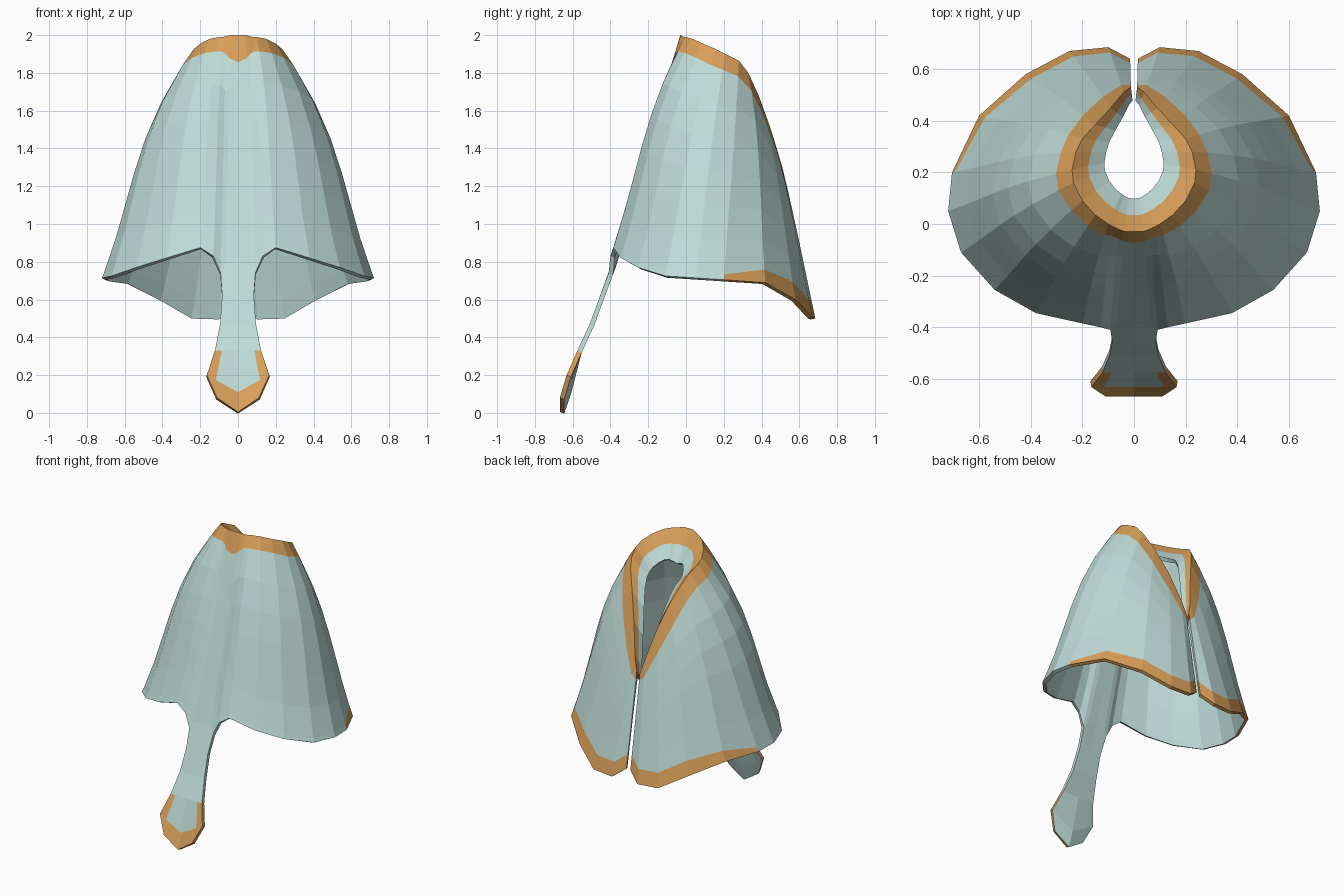
import bpy, bmesh, math
from mathutils import Vector

cube = bpy.data.objects.get("Cube")
if cube:
    bpy.data.objects.remove(cube, do_unlink=True)


def flat_material(name, colour):
    material = bpy.data.materials.new(name)
    material.use_nodes = True
    material.diffuse_color = colour
    material.node_tree.nodes["Principled BSDF"].inputs["Base Color"].default_value = colour
    return material


ORANGE, PALE = 0, 1
trim_material = flat_material("orange trim", (0.70, 0.35, 0.10, 1))
cloth_material = flat_material("pale teal cloth", (0.52, 0.72, 0.69, 1))

# Neckline of the left half, from the front centre round to the back slit
neckline = [
    (0, -.03, 2), (.04, -.028, 2), (.06, -.02, 1.995), (.08, -.01, 1.99), (.1, 0, 1.99),
    (.15, .035, 1.98), (.2, .09, 1.955), (.235, .16, 1.925), (.24, .21, 1.9),
    (.225, .28, 1.865), (.2, .33, 1.8), (.15, .385, 1.68), (.09, .45, 1.5),
    (.04, .51, 1.3), (.012, .53, 1.2)]

# Hem of the left half, in step with the neckline
hemline = [
    (0, -.39, .8), (.065, -.395, .78), (.092, -.41, .74), (.13, -.4, .83), (.2, -.385, .875),
    (.38, -.345, .82), (.54, -.255, .77), (.67, -.11, .725), (.72, .05, .715),
    (.705, .2, .705), (.6, .42, .69), (.42, .58, .6), (.25, .67, .505),
    (.1, .685, .5), (.015, .64, .56)]

# Depth of the orange collar down each column
collar_depth = [.15, .13, .1, .08, .08, .08, .08, .09, .09, .09, .1, .14, .16, .12, .05]

# Front strap rows: half width, y, edge height, extra drop at the centre
strap_rows = [(.084, -.455, .62, 0), (.095, -.51, .47, 0), (.122, -.575, .33, 0),
              (.165, -.632, .2, .09), (.11, -.668, .08, .075)]
STRAP_COLUMNS = 3
BODY_ROWS = 6
last = len(neckline) - 1


def trim_height(hem):
    return .03 + .07 * min(1, max(0, (hem.y - .2) / .35))


def lip_points(rim, share):
    """Turned-in lip of the collar: its lower edge and its colour boundary."""
    squeeze = .57 if rim.y < .27 else .8
    low = Vector((rim.x * .48, .27 + (rim.y - .27) * squeeze, rim.z - .2 + .12 * share))
    return [low, rim.lerp(low, .5)]


def body_points(rim, hem, depth, share):
    """Points down one column, swelling outward at the sides."""
    length = (hem - rim).length
    start, end = depth / length, 1 - trim_height(hem) / length
    steps = [0] + [start + (end - start) * i / BODY_ROWS for i in range(BODY_ROWS + 1)] + [1]
    outward = Vector((hem.x, hem.y - .15, 0)).normalized()
    swell = .5 * math.sin(math.pi * share) ** 2
    return [rim.lerp(hem, t) + outward * swell * t * (1 - t) ** 2 for t in steps]


bm = bmesh.new()
columns = []
for i, (rim, hem) in enumerate(zip(neckline, hemline)):
    rim, hem = Vector(rim), Vector(hem)
    share = i / last
    points = lip_points(rim, share) + body_points(rim, hem, collar_depth[i], share)
    if i < STRAP_COLUMNS:
        f = hem.x / hemline[STRAP_COLUMNS - 1][0]
        points += [Vector((half * f, y, z - drop * (1 - f))) for half, y, z, drop in strap_rows]
    columns.append([bm.verts.new(p) for p in points])

HEM_ROW = 2 + BODY_ROWS + 2      # row index of the hem


def face_colour(column, row):
    if row in (1, 2):                                    # collar, both sides of the fold
        return ORANGE
    if row == HEM_ROW - 1 and hemline[column][1] > .19:  # trim along the back hem
        return ORANGE
    strap_end = HEM_ROW + len(strap_rows)
    if row == strap_end - 1:                             # strap tip
        return ORANGE
    if row == strap_end - 2 and column == STRAP_COLUMNS - 2:  # strap side trim
        return ORANGE
    return PALE


for c in range(last):
    left, right = columns[c], columns[c + 1]
    for r in range(min(len(left), len(right)) - 1):
        face = bm.faces.new((left[r], left[r + 1], right[r + 1], right[r]))
        face.material_index = face_colour(c, r)

mesh = bpy.data.meshes.new("cape")
bm.to_mesh(mesh)
bm.free()
mesh.materials.append(trim_material)
mesh.materials.append(cloth_material)
cape = bpy.data.objects.new("cape", mesh)
bpy.context.collection.objects.link(cape)

# Mirror to the other half, then give the cloth a pale inner side
mirror = cape.modifiers.new("mirror", 'MIRROR')
mirror.use_axis[0] = True
mirror.merge_threshold = .001
cloth = cape.modifiers.new("cloth thickness", 'SOLIDIFY')
cloth.thickness = .025
cloth.offset = -1
cloth.material_offset = 1
